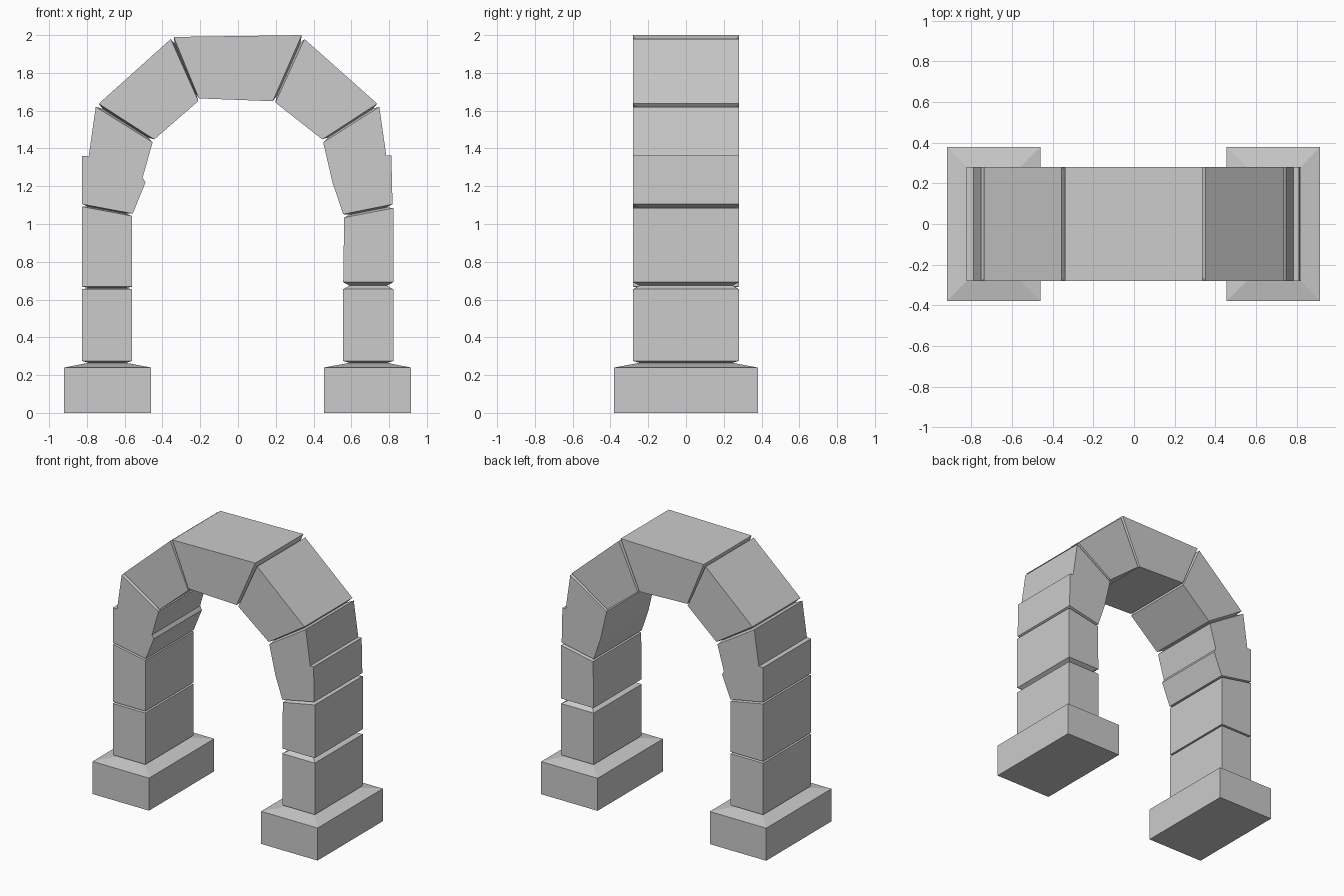
import bpy, bmesh
from mathutils import Vector

if "Cube" in bpy.data.objects:
    bpy.data.objects.remove(bpy.data.objects["Cube"])

DEPTH, BASE_DEPTH, GROOVE = 0.28, 0.38, 0.033

# Each stone in order along the arch: outer edge and inner edge (x, z), half depth
STONES = [
    # left base and pier
    ([(-.92, 0), (-.92, .24)], [(-.46, 0), (-.46, .24)], BASE_DEPTH),
    ([(-.825, .275), (-.825, .655)], [(-.56, .275), (-.56, .655)], DEPTH),
    ([(-.825, .668), (-.825, 1.092)], [(-.56, .668), (-.56, 1.042)], DEPTH),
    # left springer and voussoir
    ([(-.825, 1.105), (-.825, 1.36), (-.79, 1.36), (-.753, 1.62)],
     [(-.557, 1.055), (-.49, 1.22), (-.505, 1.246), (-.452, 1.432)], DEPTH),
    ([(-.737, 1.637), (-.356, 1.979)], [(-.443, 1.448), (-.21, 1.651)], DEPTH),
    # keystone
    ([(-.34, 1.99), (.337, 2.0)], [(-.207, 1.665), (.184, 1.65)], DEPTH),
    # right voussoir and springer
    ([(.352, 1.979), (.737, 1.637)], [(.198, 1.643), (.446, 1.448)], DEPTH),
    ([(.748, 1.62), (.785, 1.362), (.812, 1.362), (.818, 1.105)],
     [(.451, 1.432), (.494, 1.247), (.5, 1.22), (.557, 1.052)], DEPTH),
    # right pier and base
    ([(.822, 1.084), (.822, .692)], [(.562, 1.034), (.557, .692)], DEPTH),
    ([(.822, .655), (.822, .275)], [(.557, .655), (.557, .275)], DEPTH),
    ([(.915, .24), (.915, 0)], [(.455, .24), (.455, 0)], BASE_DEPTH),
]

bm = bmesh.new()


def ring(outer, inner, d):
    """Four corners of a joint face: front outer, front inner, back inner, back outer."""
    return [bm.verts.new((p[0], y, p[1]))
            for p, y in ((outer, -d), (inner, -d), (inner, d), (outer, d))]


def bridge(a, b):
    for i in range(4):
        j = (i + 1) % 4
        bm.faces.new((a[i], a[j], b[j], b[i]))


def stone(outer, inner, d):
    """Extruded stone, open at both joints; returns its start and end rings."""
    rows = {}
    for y in (-d, d):
        o = [bm.verts.new((x, y, z)) for x, z in outer]
        i = [bm.verts.new((x, y, z)) for x, z in inner]
        bm.faces.new(o + i[::-1])
        rows[y] = (o, i)
    for k in (0, 1):
        f, b = rows[-d][k], rows[d][k]
        for n in range(len(f) - 1):
            bm.faces.new((f[n], f[n + 1], b[n + 1], b[n]))
    (fo, fi), (bo, bi) = rows[-d], rows[d]
    return [[fo[e], fi[e], bi[e], bo[e]] for e in (0, -1)]


def neck(a, b, da, db):
    """Recessed joint ring between two stone ends."""
    pa = [Vector((v.co.x, v.co.z)) for v in a[:2]]
    pb = [Vector((v.co.x, v.co.z)) for v in b[:2]]
    if da == db:
        o, i = (pa[0] + pb[0]) / 2, (pa[1] + pb[1]) / 2
    else:                                   # sits just under the pier stone
        o, i = [p - Vector((0, .01)) for p in (pb if da > db else pa)]
    u = (i - o).normalized() * GROOVE
    return ring(o + u, i - u, DEPTH - GROOVE)


# stones joined by V-shaped grooves
ends = [stone(*s) for s in STONES]
for n in range(len(STONES) - 1):
    a, b = ends[n][1], ends[n + 1][0]
    mid = neck(a, b, STONES[n][2], STONES[n + 1][2])
    bridge(a, mid)
    bridge(mid, b)

# undersides of the bases
bm.faces.new(ends[0][0])
bm.faces.new(ends[-1][1])

bmesh.ops.recalc_face_normals(bm, faces=bm.faces[:])
mesh = bpy.data.meshes.new("stone_arch")
bm.to_mesh(mesh)
bm.free()
bpy.context.collection.objects.link(bpy.data.objects.new("stone_arch", mesh))
